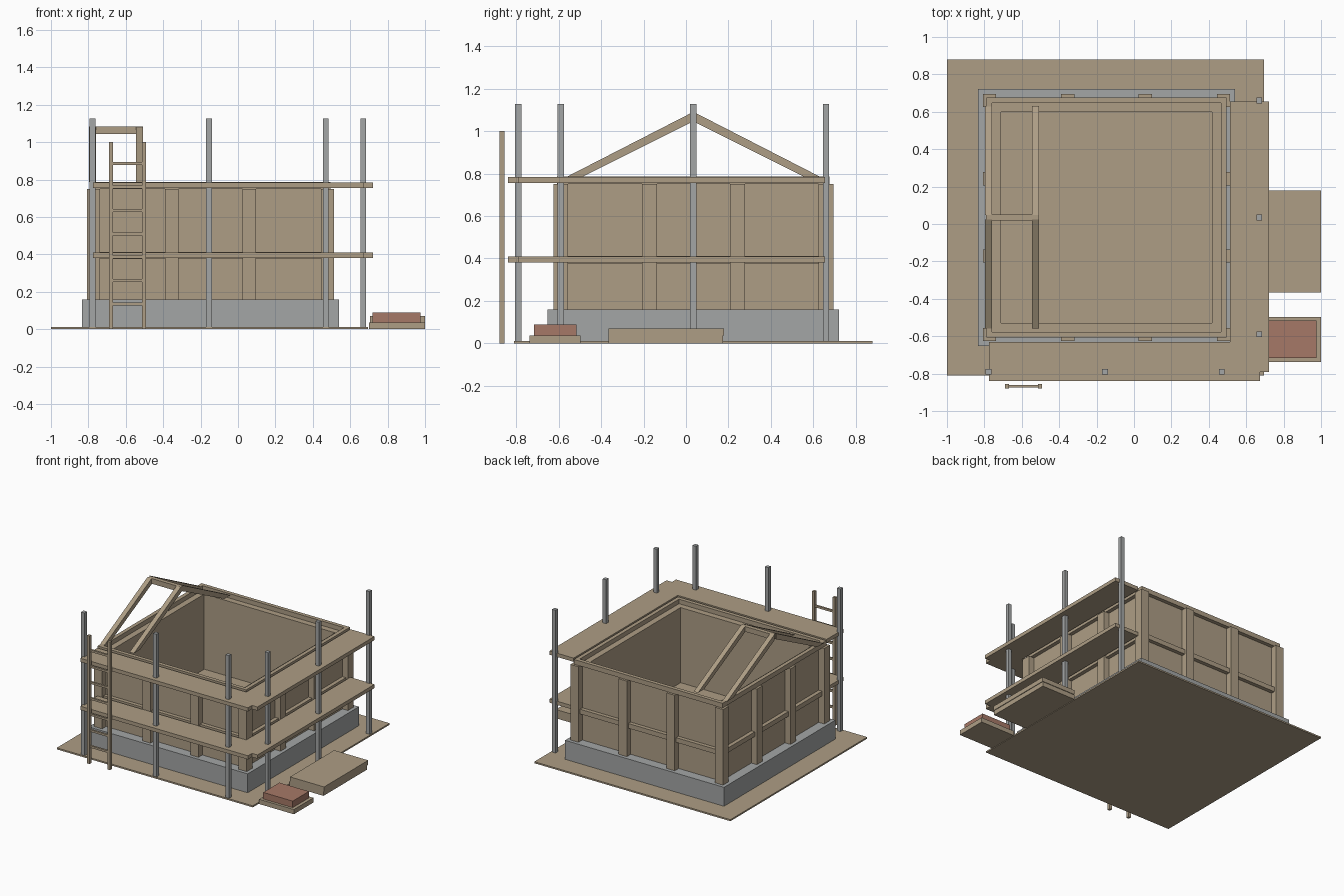
import bpy, bmesh
from mathutils import Vector

if "Cube" in bpy.data.objects:
    bpy.data.objects.remove(bpy.data.objects["Cube"], do_unlink=True)


def material(name, rgb):
    m = bpy.data.materials.new(name)
    m.use_nodes = True
    m.diffuse_color = (*rgb, 1)
    m.node_tree.nodes["Principled BSDF"].inputs["Base Color"].default_value = (*rgb, 1)
    return m


WOOD = material("timber", (0.42, 0.34, 0.235))
GREY = material("concrete and steel", (0.37, 0.38, 0.38))
BRICK = material("brick red", (0.38, 0.19, 0.135))


def finish(name, bm, mat):
    bmesh.ops.recalc_face_normals(bm, faces=bm.faces)
    me = bpy.data.meshes.new(name)
    bm.to_mesh(me)
    bm.free()
    me.materials.append(mat)
    ob = bpy.data.objects.new(name, me)
    bpy.context.collection.objects.link(ob)
    return ob


def box(name, mat, x, y, z):
    """Box spanning the three (low, high) ranges."""
    bm = bmesh.new()
    bmesh.ops.create_cube(bm, size=1)
    for v in bm.verts:
        v.co = [r[0] if c < 0 else r[1] for c, r in zip(v.co, (x, y, z))]
    return finish(name, bm, mat)


def prism(name, mat, points, push):
    """Extrude a flat outline along a vector."""
    bm = bmesh.new()
    face = bm.faces.new([bm.verts.new(p) for p in points])
    out = bmesh.ops.extrude_face_region(bm, geom=[face])
    verts = [g for g in out["geom"] if isinstance(g, bmesh.types.BMVert)]
    bmesh.ops.translate(bm, verts=verts, vec=Vector(push))
    # keep the starting cap so the solid is closed
    if not face.is_valid:
        bm.faces.new([v for v in bm.verts if v not in verts])
    return finish(name, bm, mat)


# House centre and half widths of its square layers
CX, CY = -0.147, 0.035
INNER, PANEL, RAIL, POST, BASE = 0.565, 0.612, 0.642, 0.66, 0.687


def square_ring(name, mat, inner, outer, z):
    """Four bars around the house, butted at the corners."""
    for s, side in ((-1, "front"), (1, "back")):
        y = sorted((CY + s * inner, CY + s * outer))
        box(f"{side}_{name}", mat, (CX - outer, CX + outer), y, z)
    for s, side in ((-1, "right"), (1, "left")):
        x = sorted((CX + s * inner, CX + s * outer))
        box(f"{side}_{name}", mat, x, (CY - inner, CY + inner), z)


# Ground and foundation
box("ground_slab", WOOD, (-1, 0.695), (-0.81, 0.88), (0, 0.012))
box("foundation", GREY, (CX - BASE, CX + BASE), (CY - BASE, CY + BASE), (0.005, 0.16))

# Floor, wall panels and rails
box("floor", WOOD, (CX - PANEL, CX + PANEL), (CY - PANEL, CY + PANEL), (0.155, 0.165))
square_ring("wall_panel", WOOD, INNER, PANEL, (0.16, 0.752))
square_ring("middle_rail", WOOD, PANEL, RAIL, (0.375, 0.412))
square_ring("top_plate", WOOD, PANEL, RAIL, (0.75, 0.787))

# Wall posts: corners, then two along each side
T = 0.07
Z = (0.16, 0.75)
for sx in (-1, 1):
    for sy in (-1, 1):
        box("corner_post", WOOD,
            sorted((CX + sx * POST, CX + sx * (POST - T))),
            sorted((CY + sy * POST, CY + sy * (POST - T))), Z)
for s in (-1, 1):
    for offset in (-0.207, 0.207):
        along = (offset - T / 2, offset + T / 2)
        across = sorted((s * POST, s * (PANEL - 0.01)))
        box("wall_post", WOOD, [CX + a for a in along], [CY + a for a in across], Z)
        box("wall_post", WOOD, [CX + a for a in across], [CY + a for a in along], Z)

# Rafters and ridge beam
for x in (-0.797, -0.545):
    for s, side in ((-1, "front"), (1, "back")):
        profile = [(0.595, 0.786), (0.52, 0.786), (0.012, 1.04), (0.012, 1.085)]
        prism(f"{side}_rafter", WOOD, [(x, CY + s * d, z) for d, z in profile], (0.037, 0, 0))
box("ridge_beam", WOOD, (-0.79, -0.508), (0.018, 0.05), (1.043, 1.083))

# Scaffold decks, wrapped round two sides
deck = [(-0.775, -0.84), (0.674, -0.84), (0.674, -0.79), (0.722, -0.79),
        (0.722, 0.655), (0.513, 0.655), (0.513, -0.63), (-0.775, -0.63)]
for name, z in (("lower_deck", 0.38), ("upper_deck", 0.755)):
    prism(name, WOOD, [(x, y, z) for x, y in deck], (0, 0, 0.029))

# Scaffold poles
R = 0.015
for x, y in ((-0.778, -0.79), (-0.155, -0.79), (0.47, -0.79),
             (0.67, -0.59), (0.67, 0.035), (0.67, 0.66)):
    box("scaffold_pole", GREY, (x - R, x + R), (y - R, y + R), (0.002, 1.127))

# Ladder
for x in (-0.69, -0.513):
    box("ladder_rail", WOOD, (x, x + 0.021), (-0.879, -0.856), (0, 1))
for i in range(7):
    z = 0.135 + i * 0.125
    box("ladder_rung", WOOD, (-0.672, -0.51), (-0.875, -0.86), (z - 0.008, z + 0.008))

# Board stack and brick pallet
box("lower_boards", WOOD, (0.7, 0.995), (-0.365, 0.175), (0, 0.036))
box("upper_boards", WOOD, (0.705, 1), (-0.365, 0.18), (0.036, 0.071))
box("brick_pallet", WOOD, (0.7, 1), (-0.738, -0.497), (0, 0.037))
box("brick_stack", BRICK, (0.72, 0.975), (-0.717, -0.517), (0.037, 0.088))
